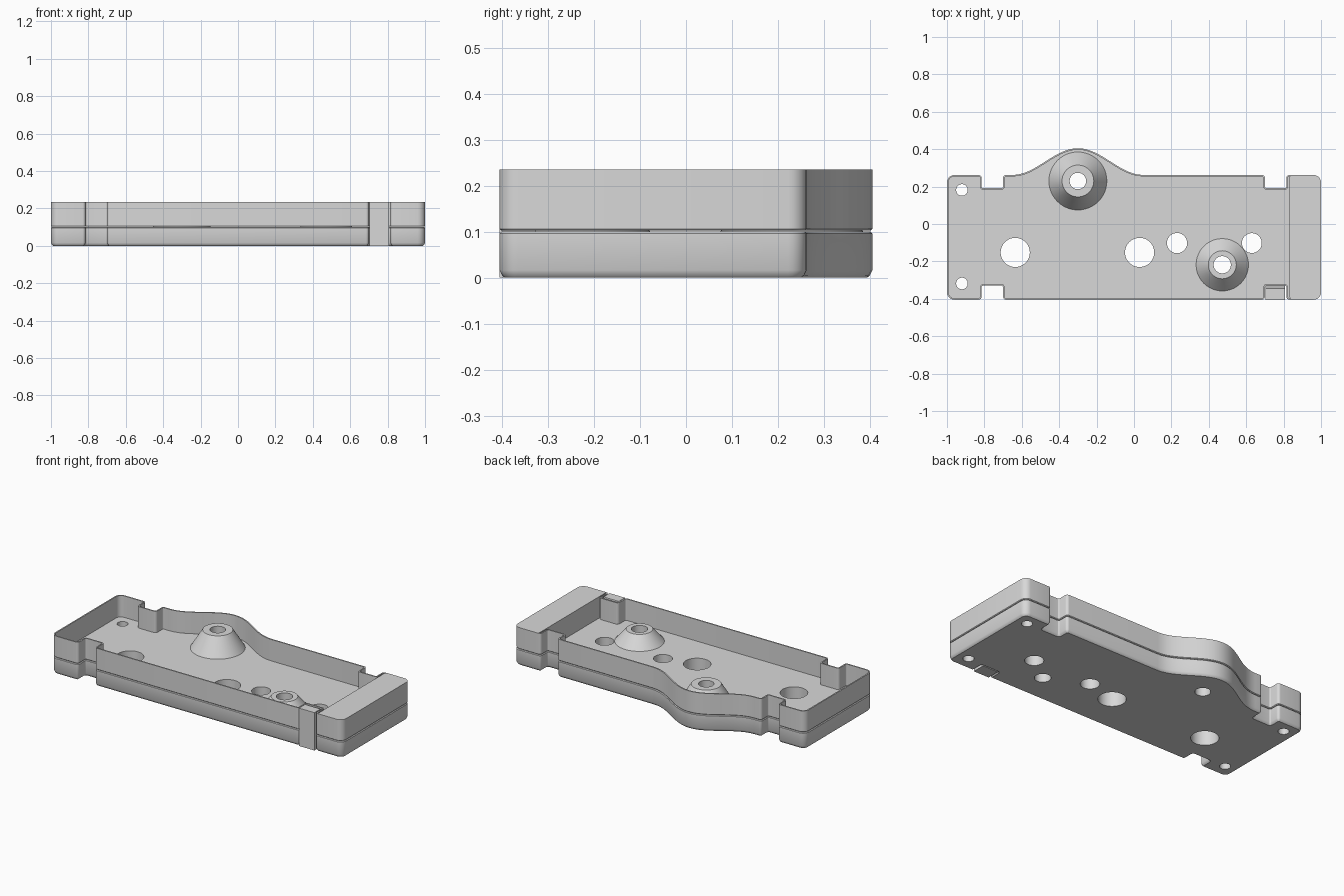
import bpy, bmesh, math
from mathutils import Vector

if "Cube" in bpy.data.objects:
    bpy.data.objects.remove(bpy.data.objects["Cube"])

FRONT, BACK = -0.405, 0.262
SPLIT, TOP = 0.10, 0.235

grey = bpy.data.materials.new("light grey plastic")
grey.diffuse_color = (0.69, 0.69, 0.69, 1)
grey.use_nodes = True
grey.node_tree.nodes["Principled BSDF"].inputs["Base Color"].default_value = grey.diffuse_color


def finish(bm, name):
    bmesh.ops.recalc_face_normals(bm, faces=bm.faces)
    me = bpy.data.meshes.new(name)
    bm.to_mesh(me)
    bm.free()
    me.materials.append(grey)
    ob = bpy.data.objects.new(name, me)
    bpy.context.collection.objects.link(ob)
    return ob


def rounded(corners, steps=6):
    """Polygon from (x, y, radius) corners; square corners become arcs."""
    out = []
    for i, (x, y, r) in enumerate(corners):
        p = Vector((x, y))
        if r == 0:
            out.append(p)
            continue
        a = (Vector(corners[i - 1][:2]) - p).normalized()
        b = (Vector(corners[(i + 1) % len(corners)][:2]) - p).normalized()
        for k in range(steps + 1):
            t = math.pi / 2 * k / steps
            out.append(p + r * (a + b - b * math.cos(t) - a * math.sin(t)))
    return out


def circle(cx, cy, r, segs=48):
    return [Vector((cx + r * math.cos(math.tau * k / segs),
                    cy + r * math.sin(math.tau * k / segs))) for k in range(segs)]


def inset(pts, d):
    out = []
    for i, p in enumerate(pts):
        e1 = (p - pts[i - 1]).normalized()
        e2 = (pts[(i + 1) % len(pts)] - p).normalized()
        n1, n2 = Vector((-e1.y, e1.x)), Vector((-e2.y, e2.x))
        out.append(p + d * (n1 + n2) / (1 + n1.dot(n2)))
    return out


def skin(bm, loops, closed=False):
    """Join matching vertex loops with quads."""
    pairs = list(zip(loops, loops[1:])) + ([(loops[-1], loops[0])] if closed else [])
    for lo, hi in pairs:
        for i in range(len(lo)):
            bm.faces.new((lo[i - 1], lo[i], hi[i], hi[i - 1]))


def level(bm, pts, z):
    return [bm.verts.new((p.x, p.y, z)) for p in pts]


def loft(name, pts, levels, holes=(), ring=False):
    """Stack the outline at (z, inset) levels; capped around any holes, or a ring."""
    bm = bmesh.new()
    stacks = [[level(bm, inset(pts, d), z) for z, d in levels]]
    for h in holes:
        stacks.append([level(bm, circle(*h), z) for z in (levels[0][0], levels[-1][0])])
    for loops in stacks:
        skin(bm, loops, ring)
    if not ring:
        for end, nz in ((0, -1), (-1, 1)):
            edges = [bm.edges.get((s[end][i - 1], s[end][i]))
                     for s in stacks for i in range(len(s[end]))]
            bmesh.ops.triangle_fill(bm, use_beauty=True, edges=edges, normal=(0, 0, nz))
    return finish(bm, name)


def lathe(name, cx, cy, profile):
    """Ring-shaped solid turned from a closed (radius, z) profile."""
    bm = bmesh.new()
    skin(bm, [level(bm, circle(cx, cy, r), z) for r, z in profile], True)
    return finish(bm, name)


# Plan outline: rectangle with four side notches and a rounded bulge at the back
R, S = 0.04, 0.016
bulge = []
for k in range(25):
    x = 0.05 - 0.70 * k / 24
    bulge.append((x, BACK + 0.0715 * (1 + math.cos(math.pi * (x + 0.30) / 0.35)), 0))
outline = rounded(
    [(-1, FRONT, R), (-0.815, FRONT, S), (-0.815, -0.33, S / 2), (-0.70, -0.33, S / 2),
     (-0.70, FRONT, S), (0.70, FRONT, S), (0.70, -0.33, S / 2), (0.815, -0.33, S / 2),
     (0.815, FRONT, S), (1, FRONT, R), (1, BACK, R), (0.815, BACK, S),
     (0.815, 0.192, S / 2), (0.70, 0.192, S / 2), (0.70, BACK, S)]
    + bulge +
    [(-0.70, BACK, S), (-0.70, 0.192, S / 2), (-0.815, 0.192, S / 2),
     (-0.815, BACK, S), (-1, BACK, R)])

# Lower slab with softened bottom edge and through holes (x, y, radius)
holes = [(-0.635, -0.152, 0.078), (0.03, -0.152, 0.078),
         (0.23, -0.102, 0.054), (0.63, -0.102, 0.053),
         (-0.30, 0.23, 0.044), (0.472, -0.218, 0.046)]
holes += [(sx * 0.92, y, 0.031) for sx in (-1, 1) for y in (0.182, -0.318)]
slab = loft("base_slab", outline,
            [(0, 0.011), (0.004, 0.006), (0.016, 0), (SPLIT - 0.004, 0), (SPLIT, 0.004)], holes)

# Upper thin wall, with a fine seam above the slab
wall = loft("upper_wall", outline,
            [(SPLIT + 0.006, 0), (TOP, 0), (TOP, 0.008), (SPLIT + 0.002, 0.008),
             (SPLIT + 0.002, 0.004)], ring=True)

# Closed box at the right end
end = rounded([(0.83, FRONT + 0.004, S), (0.996, FRONT + 0.004, R - 0.004),
               (0.996, BACK - 0.004, R - 0.004), (0.83, BACK - 0.004, S)])
end_box = loft("end_box", end, [(SPLIT + 0.002, 0), (TOP, 0)])

# Conical bosses around two of the holes
bosses = [lathe(n, x, y, [(ro, SPLIT), (rm, z), (rh, z), (rh, SPLIT)])
          for n, x, y, ro, rm, rh, z in (
              ("back_boss", -0.30, 0.23, 0.155, 0.085, 0.044, 0.212),
              ("front_boss", 0.472, -0.218, 0.14, 0.075, 0.046, 0.175))]

# Clip block filling the front right notch
bm = bmesh.new()
profile = [(FRONT, 0), (-0.326, 0), (-0.326, 0.165), (-0.345, TOP), (FRONT, TOP)]
sides = [[bm.verts.new((x, y, z)) for y, z in profile] for x in (0.703, 0.808)]
for side in sides:
    bm.faces.new(side)
skin(bm, sides)
clip = finish(bm, "clip_block")

# Smooth the rounded faces, keep hard edges
bpy.ops.object.select_all(action="DESELECT")
for ob in (slab, wall, end_box, *bosses):
    ob.select_set(True)
bpy.context.view_layer.objects.active = slab
bpy.ops.object.shade_smooth_by_angle(angle=math.radians(30))
